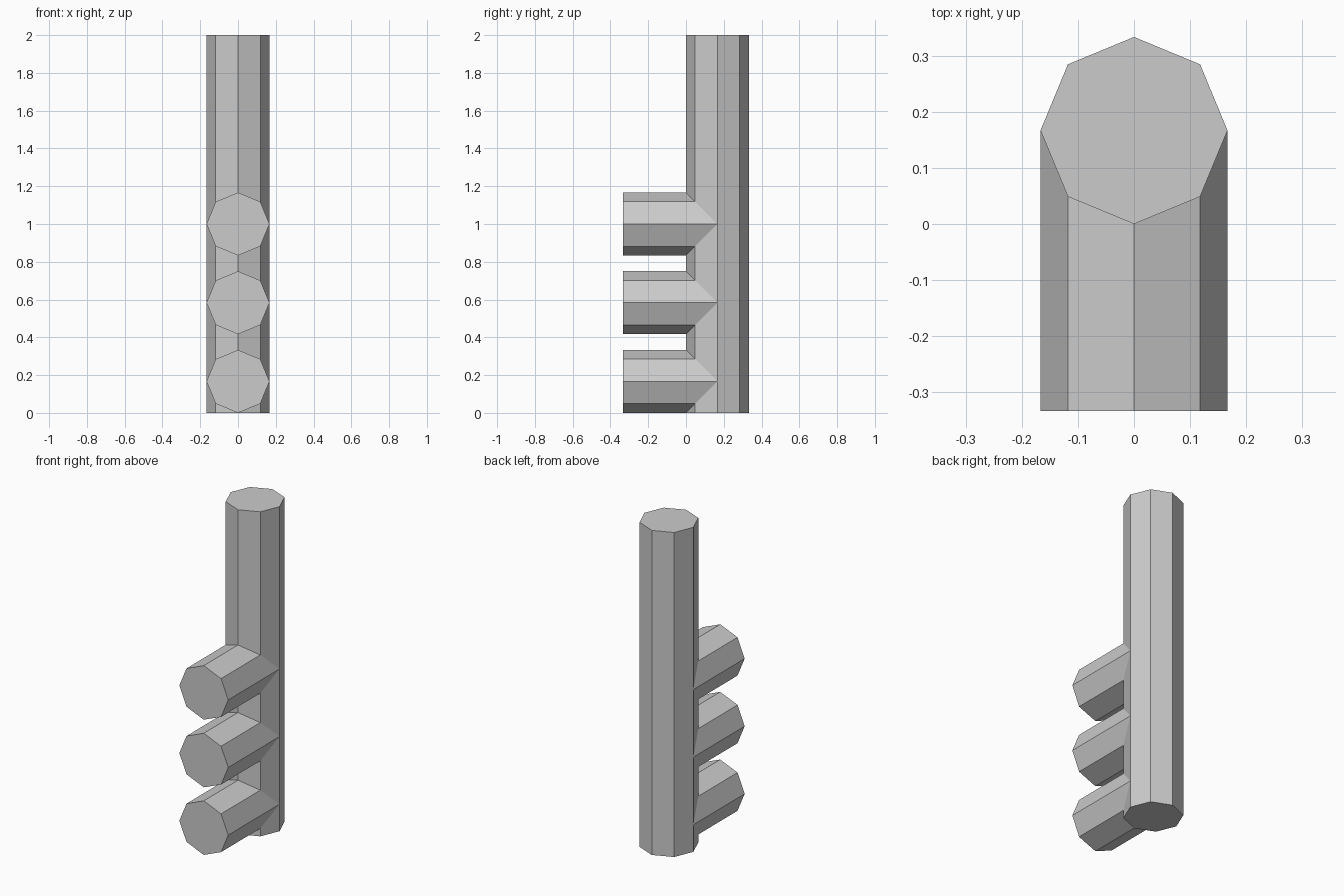
import bpy, bmesh
from math import radians
from mathutils import Matrix

if "Cube" in bpy.data.objects:
    bpy.data.objects.remove(bpy.data.objects["Cube"])

R = 1 / 6          # radius shared by the post and the pegs
POST_Y = R         # post axis
FRONT_Y = -1 / 3   # flat front ends of the pegs


def octagon_prism(length, matrix):
    """Eight-sided prism with corners on its local x and y axes."""
    bm = bmesh.new()
    bmesh.ops.create_cone(bm, cap_ends=True, segments=8, radius1=R, radius2=R,
                          depth=length, matrix=matrix)
    return bm


def make_object(name, bm):
    bmesh.ops.recalc_face_normals(bm, faces=bm.faces)
    mesh = bpy.data.meshes.new(name)
    bm.to_mesh(mesh)
    bm.free()
    obj = bpy.data.objects.new(name, mesh)
    bpy.context.collection.objects.link(obj)
    return obj


# Upright post
make_object("post", octagon_prism(2, Matrix.Translation((0, POST_Y, 1))))

# Three pegs, mitred to sit exactly on the front faces of the post
for name, z in (("lower_peg", R), ("middle_peg", 3.5 * R), ("upper_peg", 6 * R)):
    bm = octagon_prism(0.5, Matrix.Translation((0, FRONT_Y + 0.25, z))
                       @ Matrix.Rotation(radians(90), 4, 'X'))
    back = [f for f in bm.faces if f.calc_center_median().y > POST_Y - 0.01]
    bmesh.ops.delete(bm, geom=back, context='FACES_ONLY')
    for v in bm.verts:
        if v.co.y > 0:
            v.co.y = POST_Y - max(0, R * R - v.co.x ** 2) ** 0.5
    make_object(name, bm)
